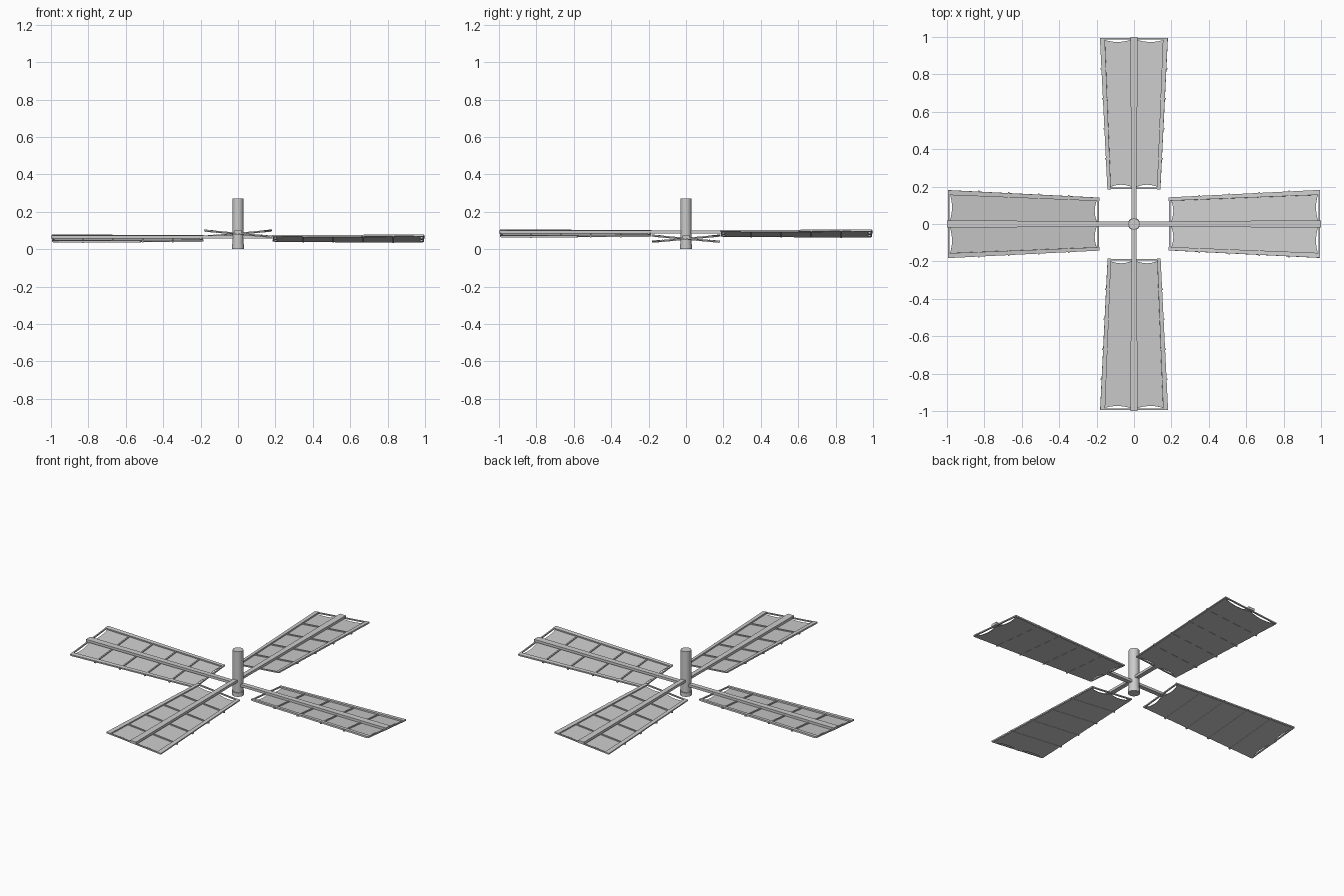
import bpy, bmesh, math
from mathutils import Matrix, Vector

cube = bpy.data.objects.get("Cube")
if cube:
    bpy.data.objects.remove(cube, do_unlink=True)

grey = bpy.data.materials.new("plain grey")
grey.use_nodes = True
grey.diffuse_color = (0.6, 0.6, 0.6, 1)
grey.node_tree.nodes["Principled BSDF"].inputs["Base Color"].default_value = (0.6, 0.6, 0.6, 1)

INNER, OUTER = 0.19, 0.995
TILT = Matrix.Rotation(math.radians(-5.2), 4, 'X')


def half_chord(u):
    return 0.141 + (u - INNER) * 0.05


def finish(name, bm, matrix=Matrix()):
    bmesh.ops.recalc_face_normals(bm, faces=bm.faces)
    mesh = bpy.data.meshes.new(name)
    bm.to_mesh(mesh)
    bm.free()
    mesh.materials.append(grey)
    obj = bpy.data.objects.new(name, mesh)
    bpy.context.collection.objects.link(obj)
    obj.matrix_world = matrix
    return obj


def beam(bm, start, end, w0, w1, z0, z1):
    """Flat bar between two plan points, with a half width at each end."""
    a, b = Vector(start), Vector(end)
    side = (b - a).orthogonal().normalized()
    plan = [a + side * w0, b + side * w1, b - side * w1, a - side * w0]
    low = [bm.verts.new((*p, z0)) for p in plan]
    top = [bm.verts.new((*p, z1)) for p in plan]
    bm.faces.new(low)
    bm.faces.new(top)
    for i in range(4):
        j = (i + 1) % 4
        bm.faces.new((low[i], low[j], top[j], top[i]))


def sail(name, matrix):
    """Cloth with two hollow curves at each end."""
    bm = bmesh.new()
    count, rows = 24, []
    for i in range(count + 1):
        v = -1 + 2 * i / count
        dip = 0.016 * abs(math.sin(math.pi * v))
        ends = (INNER + 0.004 + dip, OUTER - 0.006 - dip)
        rows.append([bm.verts.new((u, v * (half_chord(u) - 0.002), 0)) for u in ends])
    for a, b in zip(rows, rows[1:]):
        bm.faces.new((a[0], a[1], b[1], b[0]))
    obj = finish(name, bm, matrix)
    solid = obj.modifiers.new("cloth thickness", 'SOLIDIFY')
    solid.thickness = 0.002


def frame(name, matrix):
    bm = bmesh.new()
    # Long edge bars
    for s in (-1, 1):
        beam(bm, (INNER - 0.005, s * (half_chord(INNER) - 0.008)),
             (OUTER, s * (half_chord(OUTER) - 0.012)), 0.009, 0.013, 0.001, 0.009)
    # Cross bars with ends sticking out
    for u in (0.35, 0.51, 0.67, 0.83):
        h = half_chord(u) + 0.007
        beam(bm, (u, -h), (u, h), 0.004, 0.004, -0.003, 0.006)
    # End bars
    for u in (INNER, OUTER - 0.004):
        h = half_chord(u)
        beam(bm, (u, -h), (u, h), 0.004, 0.004, 0.001, 0.008)
    finish(name, bm, matrix)


def spar(name, matrix):
    bm = bmesh.new()
    beam(bm, (0, 0), (1, 0), 0.013, 0.02, 0.004, 0.019)
    finish(name, bm, matrix)


# Four blades, the two pairs at different heights
for i, side in enumerate(("left", "back", "right", "front")):
    height = 0.08 if i % 2 else 0.053
    place = Matrix.Translation((0, 0, height)) @ Matrix.Rotation(i * math.pi / 2, 4, 'Z')
    sail(side + "_sail", place @ TILT)
    frame(side + "_frame", place @ TILT)
    spar(side + "_spar", place)


# Axle and its end collar
def cylinder(name, radius, z0, z1):
    bpy.ops.mesh.primitive_cylinder_add(vertices=24, radius=radius, depth=z1 - z0,
                                        location=(0, 0, (z0 + z1) / 2))
    obj = bpy.context.object
    obj.name = name
    obj.data.materials.append(grey)
    bpy.ops.object.shade_smooth_by_angle()


cylinder("axle", 0.029, 0.01, 0.27)
cylinder("axle_collar", 0.033, 0.0, 0.024)
